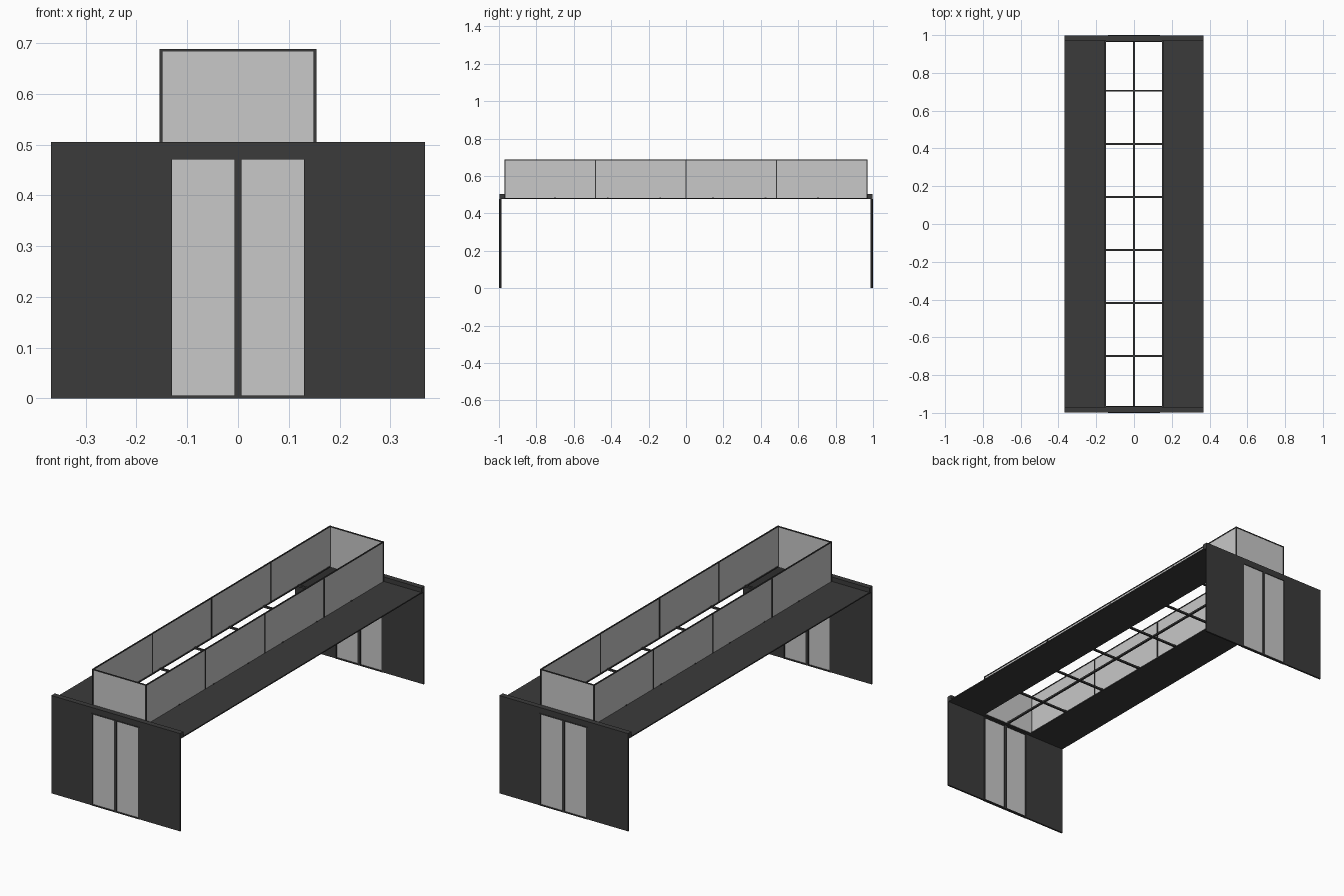
import bpy

if "Cube" in bpy.data.objects:
    bpy.data.objects.remove(bpy.data.objects["Cube"])


def material(name, grey):
    m = bpy.data.materials.new(name)
    m.diffuse_color = (grey, grey, grey, 1)
    m.use_nodes = True
    m.node_tree.nodes["Principled BSDF"].inputs["Base Color"].default_value = m.diffuse_color
    return m


DARK = material("dark grey metal", 0.044)
GLASS = material("pale grey glass", 0.58)


def box(name, x, y, z, mat):
    """Axis-aligned box from (min, max) ranges."""
    bpy.ops.mesh.primitive_cube_add(size=1)
    o = bpy.context.object
    o.name = name
    o.location = [(r[0] + r[1]) / 2 for r in (x, y, z)]
    o.scale = [abs(r[1] - r[0]) for r in (x, y, z)]
    bpy.ops.object.transform_apply(location=True, scale=True)
    o.data.materials.append(mat)
    return o


W, ROOF, TOP = 0.368, 0.482, 0.688   # half width, roof level, skylight top
SX, SY = 0.154, 0.97                 # skylight half extents
DX, DZ = 0.137, 0.476                # door half width and height

for s, end in ((-1, "front"), (1, "back")):
    def ys(a, b):
        return tuple(sorted((s * a, s * b)))

    # End wall with a door opening, and the ledge along its top
    for k, side in ((-1, "left"), (1, "right")):
        box(f"{end}_wall_{side}", sorted((k * DX, k * W)), ys(0.989, 0.998), (0, DZ), DARK)
    box(f"{end}_ledge", (-W, W), ys(0.97, 0.998), (DZ, 0.505), DARK)

    # Double glass door: posts, rails and panes
    for k, side in ((-1, "left"), (1, "right")):
        box(f"{end}_door_post_{side}", sorted((k * 0.130, k * DX)), ys(0.987, 1.0), (0, DZ), DARK)
        box(f"{end}_door_glass_{side}", sorted((k * 0.007, k * 0.130)), ys(0.992, 0.996),
            (0.006, 0.471), GLASS)
    box(f"{end}_door_mullion", (-0.007, 0.007), ys(0.987, 1.0), (0, DZ), DARK)
    box(f"{end}_door_sill", (-0.130, 0.130), ys(0.987, 1.0), (0, 0.006), DARK)
    box(f"{end}_door_head", (-DX, DX), ys(0.987, 1.0), (0.471, DZ), DARK)

    # Skylight end pane and its top rail
    box(f"{end}_skylight_glass", (-SX + 0.003, SX - 0.003), ys(0.966, 0.968),
        (0.476, TOP - 0.004), GLASS)
    box(f"{end}_skylight_rail", (-SX, SX), ys(0.964, SY), (TOP - 0.005, TOP), DARK)

for k, side in ((-1, "left"), (1, "right")):
    def xs(a, b):
        return tuple(sorted((k * a, k * b)))

    # Roof slab beside the opening
    box(f"{side}_roof_slab", xs(0.147, W), (-SY, SY), (0.476, ROOF), DARK)

    # Skylight side glazing, top rail and posts
    box(f"{side}_skylight_glass", xs(0.151, 0.153), (-SY + 0.003, SY - 0.003),
        (ROOF, TOP - 0.004), GLASS)
    box(f"{side}_skylight_rail", xs(0.149, SX + 0.001), (-SY, SY), (TOP - 0.005, TOP), DARK)
    for i in range(5):
        y = (i - 2) * 0.484
        box(f"{side}_skylight_post_{i + 1}", xs(0.149, SX + 0.001), (y - 0.003, y + 0.003),
            (ROOF, TOP), DARK)

# Beam grid across the roof opening
box("ridge_beam", (-0.005, 0.005), (-SY, SY), (0.476, 0.485), DARK)
for i in range(6):
    y = (i - 2.5) * 0.281 + 0.003
    box(f"cross_beam_{i + 1}", (-0.156, 0.156), (y - 0.005, y + 0.005), (0.476, 0.485), DARK)
